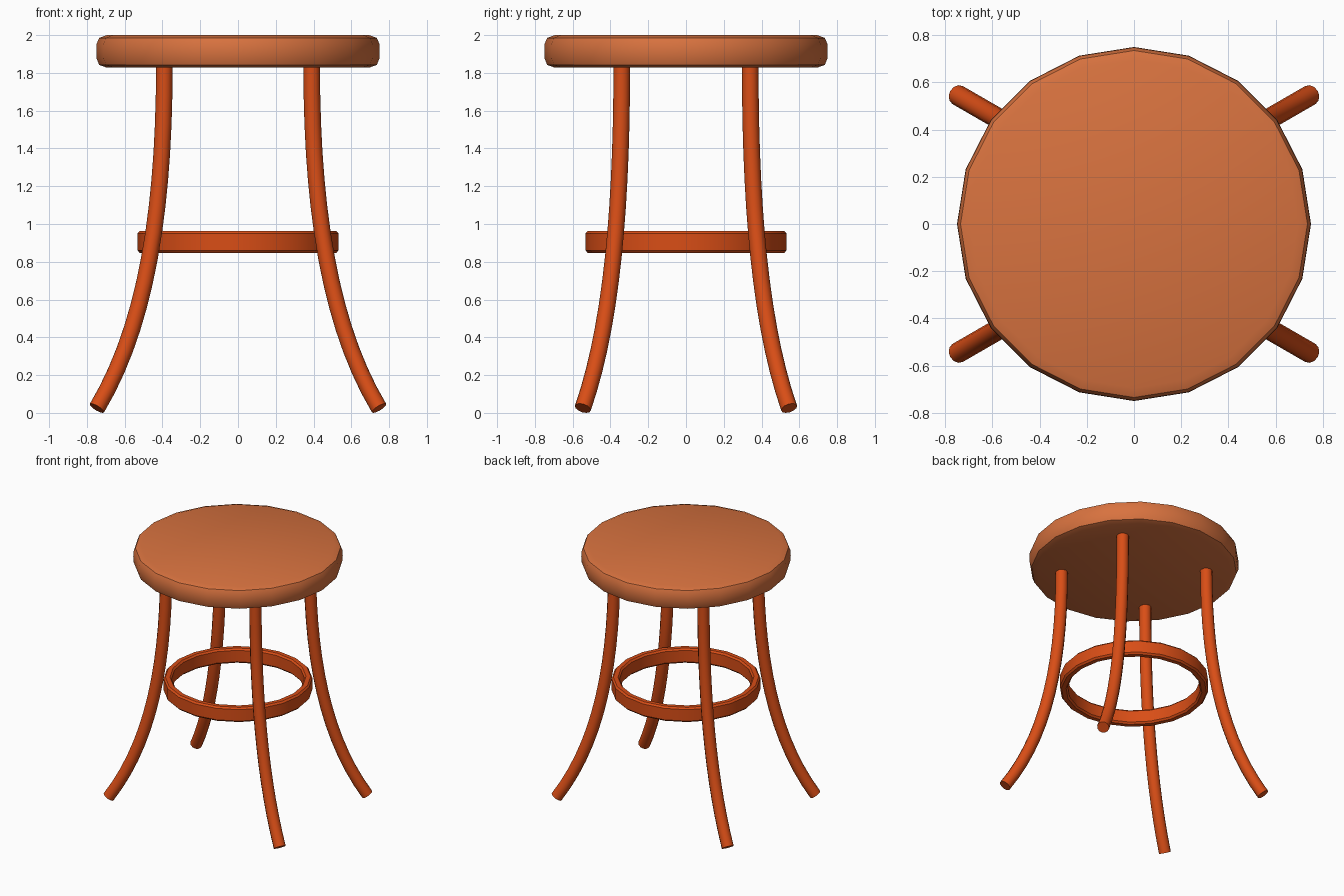
import bpy, bmesh, math
from mathutils import Vector

if "Cube" in bpy.data.objects:
    bpy.data.objects.remove(bpy.data.objects["Cube"])


def material(name, color):
    mat = bpy.data.materials.new(name)
    mat.diffuse_color = (*color, 1)
    mat.use_nodes = True
    mat.node_tree.nodes["Principled BSDF"].inputs["Base Color"].default_value = mat.diffuse_color
    return mat


def smooth(obj, angle=40):
    bpy.ops.object.select_all(action='DESELECT')
    obj.select_set(True)
    bpy.context.view_layer.objects.active = obj
    bpy.ops.object.shade_smooth_by_angle(angle=math.radians(angle))


def lathe(name, profile, mat, closed=False, sides=20):
    """Turn a (radius, height) profile around the z axis."""
    bm = bmesh.new()
    verts = [bm.verts.new((r, 0, z)) for r, z in profile]
    edges = [bm.edges.new(p) for p in zip(verts, verts[1:])]
    if closed:
        edges.append(bm.edges.new((verts[-1], verts[0])))
    bmesh.ops.spin(bm, geom=verts + edges, cent=(0, 0, 0), axis=(0, 0, 1),
                   angle=math.tau, steps=sides)
    bmesh.ops.remove_doubles(bm, verts=bm.verts[:], dist=0.0005)
    bmesh.ops.recalc_face_normals(bm, faces=bm.faces[:])
    mesh = bpy.data.meshes.new(name)
    bm.to_mesh(mesh)
    bm.free()
    mesh.materials.append(mat)
    obj = bpy.data.objects.new(name, mesh)
    bpy.context.collection.objects.link(obj)
    smooth(obj)
    return obj


seat_mat = material("seat_orange", (0.69, 0.17, 0.05))
frame_mat = material("frame_orange", (0.69, 0.075, 0.008))

# Seat: 20-sided disc with a bulging rim
lathe("seat", [(0, 2.0), (0.695, 2.0), (0.735, 1.985), (0.748, 1.955),
               (0.75, 1.915), (0.748, 1.875), (0.735, 1.842),
               (0.695, 1.828), (0, 1.828)], seat_mat)

# Foot ring: flat band with softened edges
lathe("foot_ring", [(0.487, 0.847), (0.52, 0.847), (0.532, 0.86),
                    (0.532, 0.95), (0.52, 0.963), (0.487, 0.963),
                    (0.475, 0.95), (0.475, 0.86)], frame_mat, closed=True)

# Legs: one splayed tube, mirrored to all four corners
curve = bpy.data.curves.new("leg_path", 'CURVE')
curve.dimensions = '3D'
curve.bevel_depth = 0.044
curve.bevel_resolution = 4
curve.resolution_u = 14
curve.use_fill_caps = True
spline = curve.splines.new('BEZIER')
spline.bezier_points.add(1)
top, foot = spline.bezier_points
slope = math.tan(math.radians(30))


def on_leg(x, z):
    return Vector((x, 0.34 + (x - 0.39) * slope, z))


for point, co, left, right in (
        (top, (0.39, 1.84), (0.39, 2.2), (0.39, 1.1)),
        (foot, (0.747, 0.025), (0.48, 0.47), (0.85, -0.147))):
    point.handle_left_type = point.handle_right_type = 'FREE'
    point.co = on_leg(*co)
    point.handle_left = on_leg(*left)
    point.handle_right = on_leg(*right)

path = bpy.data.objects.new("leg_path", curve)
bpy.context.collection.objects.link(path)
mesh = bpy.data.meshes.new_from_object(
    path.evaluated_get(bpy.context.evaluated_depsgraph_get()))
bpy.data.objects.remove(path)

# Weld the end caps to the tube
bm = bmesh.new()
bm.from_mesh(mesh)
bmesh.ops.remove_doubles(bm, verts=bm.verts[:], dist=0.0005)
bmesh.ops.recalc_face_normals(bm, faces=bm.faces[:])
bm.to_mesh(mesh)
bm.free()
mesh.materials.clear()
mesh.materials.append(frame_mat)

legs = bpy.data.objects.new("legs", mesh)
bpy.context.collection.objects.link(legs)
smooth(legs)
mirror = legs.modifiers.new("four_corners", 'MIRROR')
mirror.use_axis = (True, True, False)
mirror.use_mirror_merge = False
